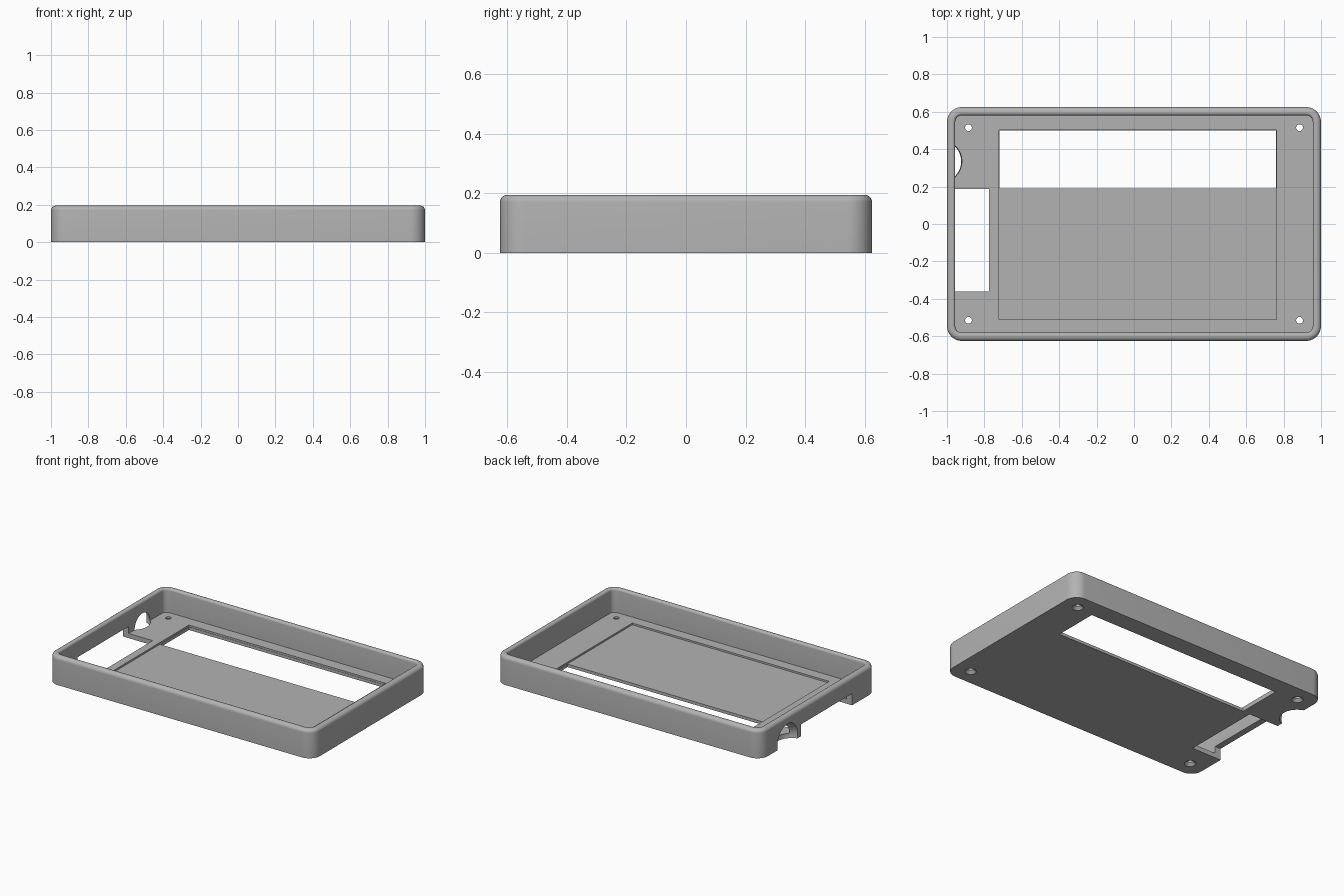
import bpy, bmesh
from math import sin, cos, pi
from mathutils import Matrix, Vector

if "Cube" in bpy.data.objects:
    bpy.data.objects.remove(bpy.data.objects["Cube"])

HX, HY, HEIGHT = 1.0, 0.625, 0.195
FLOOR = 0.032

grey = bpy.data.materials.new("plain grey plastic")
grey.use_nodes = True
grey.diffuse_color = (0.45, 0.45, 0.45, 1)
grey.node_tree.nodes["Principled BSDF"].inputs["Base Color"].default_value = (0.45, 0.45, 0.45, 1)


def make_object(name, bm):
    bmesh.ops.recalc_face_normals(bm, faces=bm.faces)
    mesh = bpy.data.meshes.new(name)
    bm.to_mesh(mesh)
    bm.free()
    mesh.materials.append(grey)
    obj = bpy.data.objects.new(name, mesh)
    bpy.context.collection.objects.link(obj)
    return obj


def ring(bm, inset, z, radius, steps=10):
    """Rounded rectangle of vertices, pulled in from the outer wall."""
    hx, hy = HX - inset, HY - inset
    verts = []
    for quarter, (sx, sy) in enumerate([(1, 1), (-1, 1), (-1, -1), (1, -1)]):
        for i in range(steps + 1):
            a = (quarter + i / steps) * pi / 2
            verts.append(bm.verts.new((sx * (hx - radius) + radius * cos(a),
                                       sy * (hy - radius) + radius * sin(a), z)))
    return verts


# Tray shell: wall section swept round the outline, from base to cavity floor
outer_r, inner_r, wall, corner = 0.025, 0.014, 0.044, 0.08
section = [(0, 0)]
for i in range(7):
    a = i / 6 * pi / 2
    section.append((outer_r * (1 - cos(a)), HEIGHT - outer_r * (1 - sin(a))))
for i in range(6):
    a = i / 5 * pi / 2
    section.append((wall - inner_r * (1 - sin(a)), HEIGHT - inner_r * (1 - cos(a))))
section.append((wall, FLOOR))

bm = bmesh.new()
rings = [ring(bm, inset, z, corner - inset) for inset, z in section]
for low, high in zip(rings, rings[1:]):
    for i in range(len(low)):
        j = (i + 1) % len(low)
        bm.faces.new((low[i], low[j], high[j], high[i]))
bm.faces.new(rings[0])
bm.faces.new(rings[-1])
tray = make_object("tray", bm)


def cut(cutter):
    """Subtract the cutter from the tray and discard it."""
    cutter.hide_render = True
    mod = tray.modifiers.new(cutter.name, "BOOLEAN")
    mod.operation, mod.solver, mod.object = "DIFFERENCE", "EXACT", cutter
    bpy.context.view_layer.objects.active = tray
    bpy.ops.object.modifier_apply(modifier=mod.name)
    bpy.data.objects.remove(cutter)


def box(name, low, high):
    low, high = Vector(low), Vector(high)
    bm = bmesh.new()
    bmesh.ops.create_cube(bm, size=1, matrix=Matrix.Translation((low + high) / 2)
                          @ Matrix.Diagonal((high - low).to_4d()))
    return make_object(name, bm)


def cone(name, x, y, z0, z1, r0, r1):
    bm = bmesh.new()
    bmesh.ops.create_cone(bm, cap_ends=True, segments=24, radius1=r0, radius2=r1,
                          depth=z1 - z0, matrix=Matrix.Translation((x, y, (z0 + z1) / 2)))
    return make_object(name, bm)


# Shallow floor recess, display window and side slot
cut(box("recess", (-0.722, -0.51, FLOOR - 0.012), (0.762, 0.502, 0.1)))
cut(box("window", (-0.72, 0.19, -0.1), (0.76, 0.5, 0.1)))
cut(box("side_slot", (-1.1, -0.36, -0.1), (-0.775, 0.188, 0.08)))

# Rounded thumb notch through the wall
bm = bmesh.new()
bmesh.ops.create_uvsphere(bm, u_segments=48, v_segments=24, radius=0.115,
                          matrix=Matrix.Translation((-1.035, 0.335, 0.03)))
cut(make_object("thumb_notch", bm))

# Countersunk screw holes
for x in (-0.885, 0.885):
    for y in (-0.515, 0.515):
        cut(cone("screw_hole", x, y, -0.1, 0.1, 0.018, 0.018))
        cut(cone("countersink", x, y, -0.004, 0.02, 0.04, 0.017))

bpy.ops.object.select_all(action="DESELECT")
tray.select_set(True)
bpy.context.view_layer.objects.active = tray
bpy.ops.object.shade_smooth_by_angle(angle=pi / 6)
